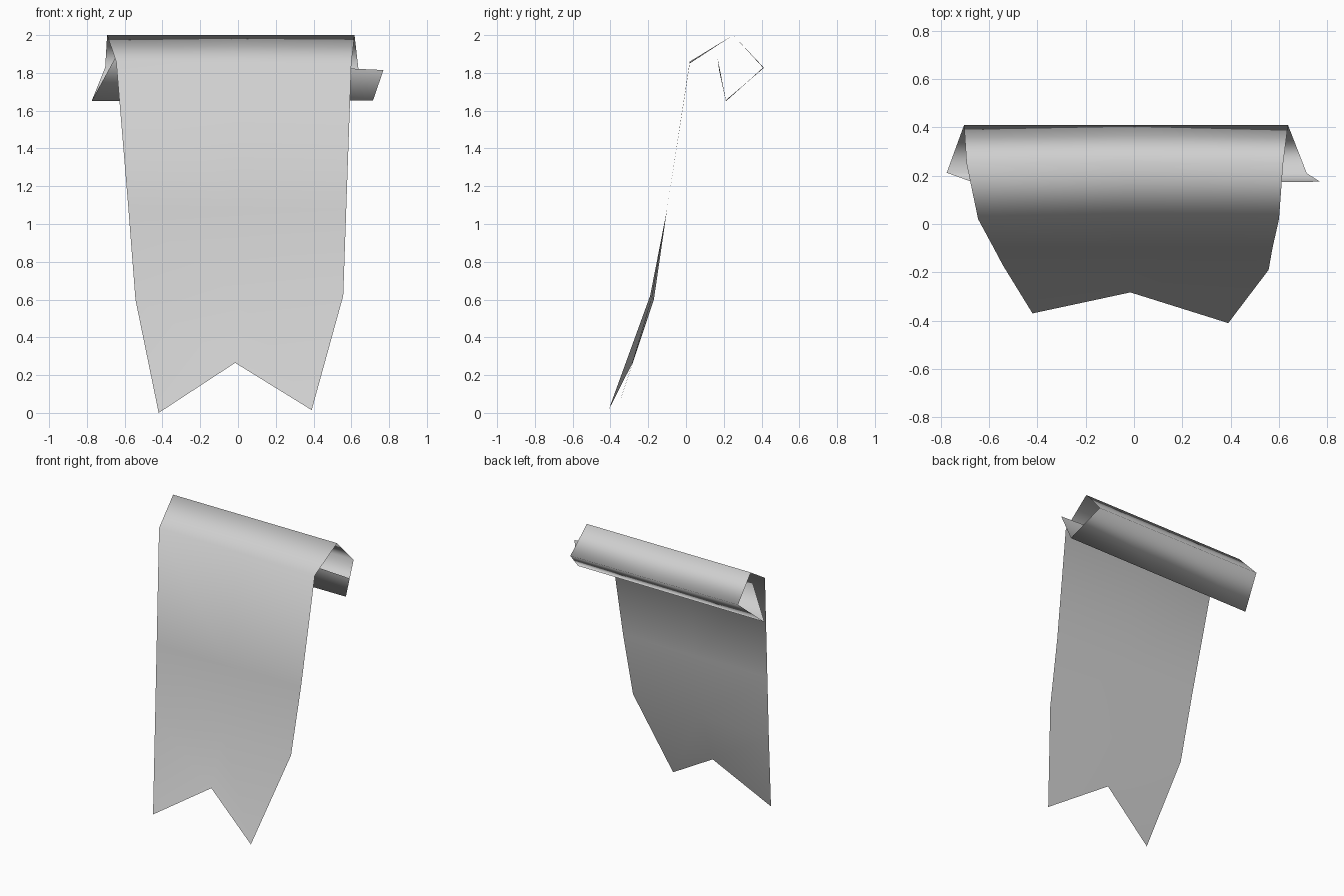
import bpy, bmesh

if "Cube" in bpy.data.objects:
    bpy.data.objects.remove(bpy.data.objects["Cube"])

# One plain grey cloth colour
cloth = bpy.data.materials.new("grey cloth")
cloth.diffuse_color = (0.63, 0.63, 0.63, 1)
cloth.use_nodes = True
cloth.node_tree.nodes["Principled BSDF"].inputs["Base Color"].default_value = cloth.diffuse_color

# Rows across the sheet, from the inner end of the roll to the swallow-tail hem:
# left edge point, right edge point
rows = [
    ((-0.65, 0.167, 1.88), (0.77, 0.175, 1.815)),    # inner end of roll
    ((-0.775, 0.212, 1.65), (0.715, 0.21, 1.655)),   # bottom fold
    ((-0.703, 0.41, 1.83), (0.637, 0.41, 1.825)),    # back of roll
    ((-0.693, 0.25, 2.0), (0.617, 0.25, 2.0)),       # crest
    ((-0.645, 0.02, 1.86), (0.60, 0.02, 1.85)),      # front shoulder
    ((-0.58, -0.10, 1.08), (0.573, -0.10, 1.08)),    # hanging cloth
    ((-0.543, -0.17, 0.60), (0.557, -0.19, 0.62)),
    ((-0.42, -0.37, 0.0), (0.39, -0.41, 0.015)),     # tail tips
]
notch = (-0.015, -0.283, 0.265)

bm = bmesh.new()
grid = []
for i, (left, right) in enumerate(rows):
    middle = [(a + b) / 2 for a, b in zip(left, right)]
    if i == len(rows) - 1:
        middle = notch
    grid.append([bm.verts.new(p) for p in (left, middle, right)])

# Skin the rows with outward-facing quads
for upper, lower in zip(grid, grid[1:]):
    for c in range(2):
        face = bm.faces.new((upper[c], lower[c], lower[c + 1], upper[c + 1]))
        face.smooth = True

mesh = bpy.data.meshes.new("banner")
bm.to_mesh(mesh)
bm.free()
mesh.materials.append(cloth)
banner = bpy.data.objects.new("banner", mesh)
bpy.context.collection.objects.link(banner)
